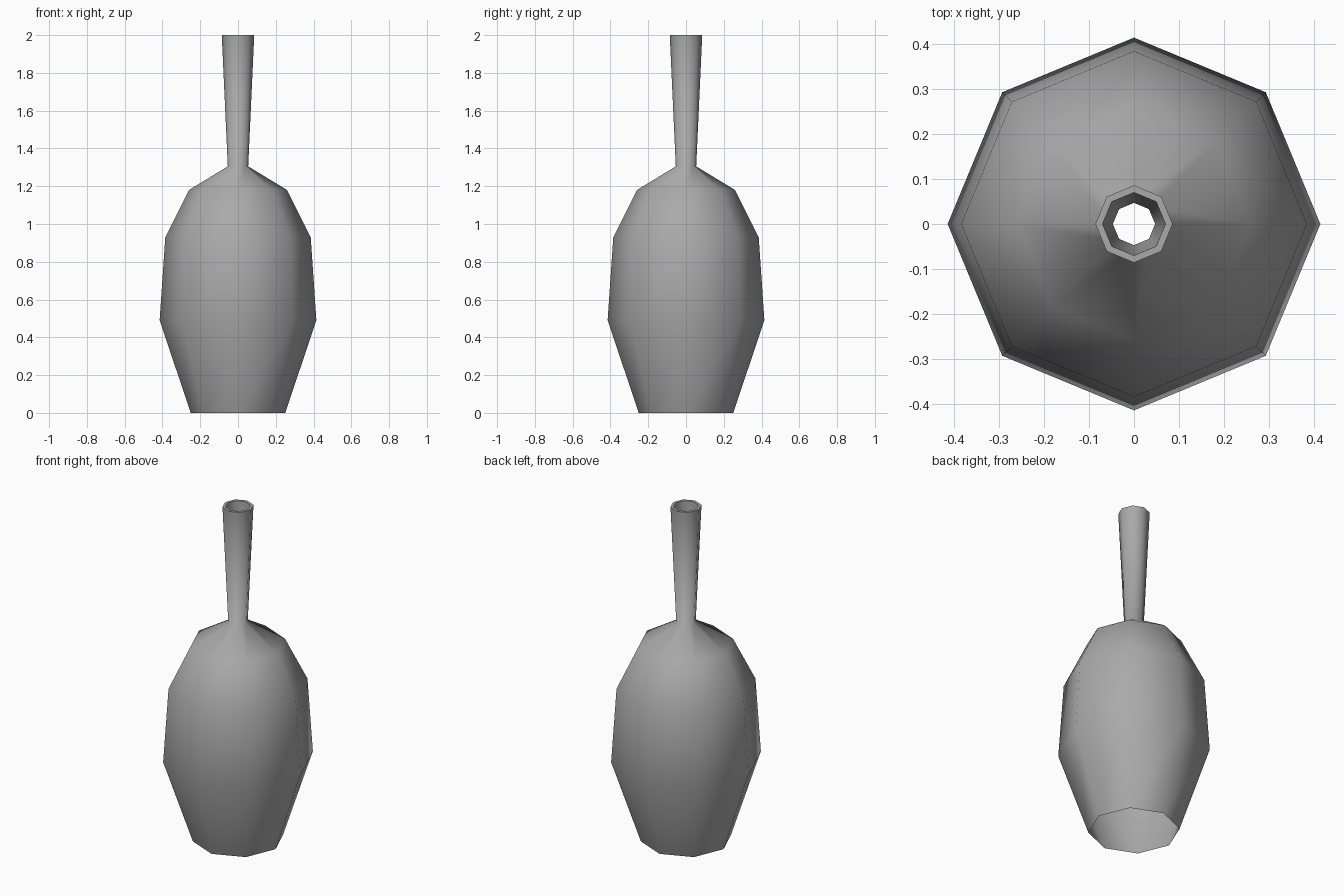
import bpy
import bmesh
from math import cos, sin, pi, radians

cube = bpy.data.objects.get("Cube")
if cube:
    bpy.data.objects.remove(cube, do_unlink=True)

SIDES = 8

# Plain grey clay
grey = bpy.data.materials.new("grey_clay")
grey.use_nodes = True
colour = (0.4, 0.4, 0.4, 1.0)
grey.diffuse_color = colour
grey.node_tree.nodes["Principled BSDF"].inputs["Base Color"].default_value = colour


def lathe(name, profile, material):
    """Turn (radius, height) points into an open eight-sided shell."""
    bm = bmesh.new()
    rings = []
    for r, z in profile:
        rings.append([bm.verts.new((r * cos(2 * pi * i / SIDES),
                                    r * sin(2 * pi * i / SIDES), z))
                      for i in range(SIDES)])
    for low, high in zip(rings, rings[1:]):
        for i in range(SIDES):
            j = (i + 1) % SIDES
            bm.faces.new((low[i], low[j], high[j], high[i]))
    mesh = bpy.data.meshes.new(name)
    bm.to_mesh(mesh)
    bm.free()
    mesh.materials.append(material)
    obj = bpy.data.objects.new(name, mesh)
    bpy.context.collection.objects.link(obj)
    bpy.ops.object.select_all(action="DESELECT")
    obj.select_set(True)
    bpy.context.view_layer.objects.active = obj
    bpy.ops.object.shade_smooth_by_angle(angle=radians(75))
    return obj


# Body, shoulder, neck, flat rim and neck lining; open at both ends
lathe("vase", [
    (0.25, 0.0),
    (0.415, 0.49),
    (0.385, 0.93),
    (0.26, 1.18),
    (0.054, 1.305),
    (0.086, 2.0),
    (0.07, 2.0),
    (0.047, 1.3),
], grey)
